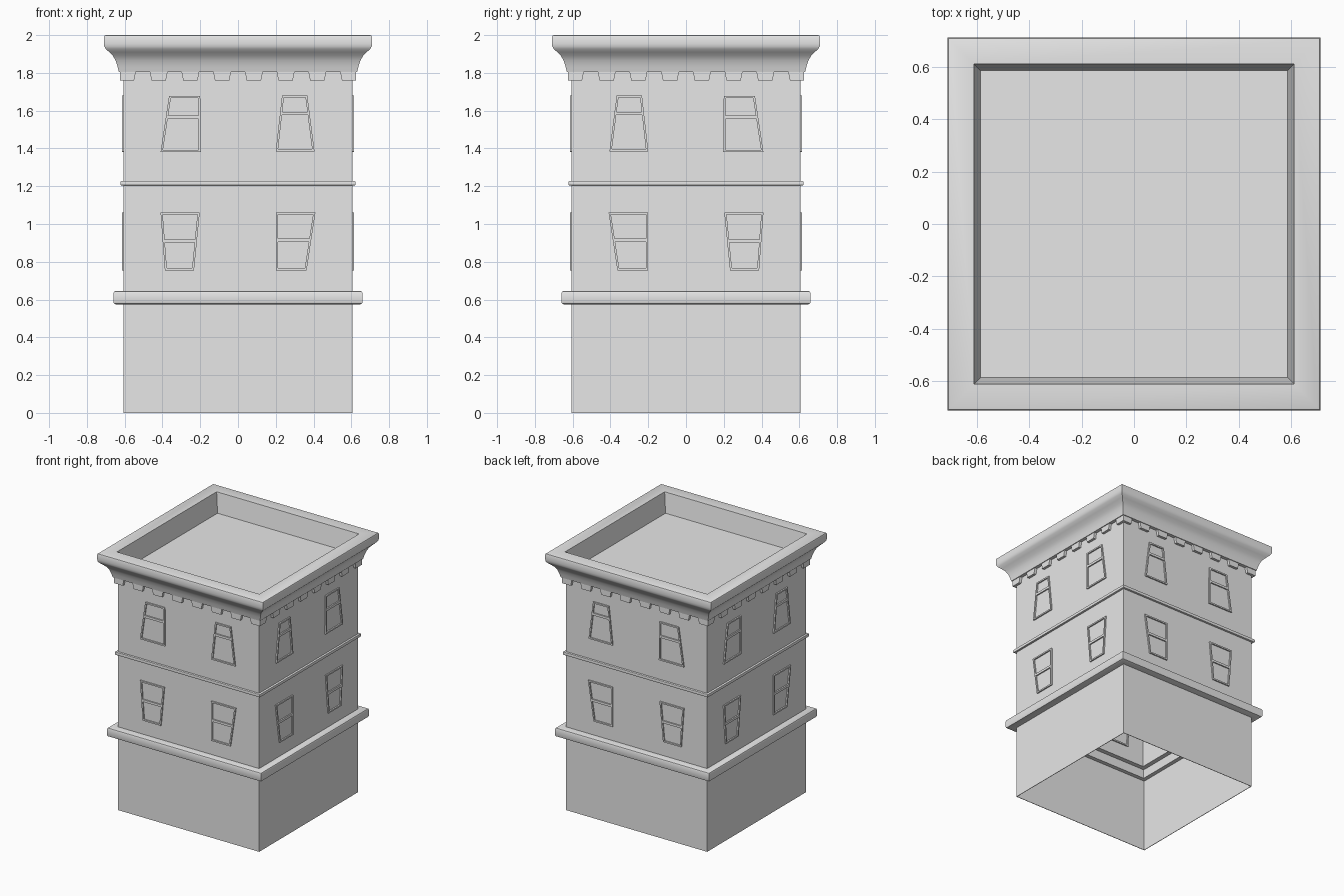
import bpy, bmesh, math
from mathutils import Matrix, Vector

cube = bpy.data.objects.get("Cube")
if cube:
    bpy.data.objects.remove(cube, do_unlink=True)

stone = bpy.data.materials.new("grey_stone")
stone.use_nodes = True
COLOR = (0.8, 0.8, 0.8, 1)
stone.diffuse_color = COLOR
stone.node_tree.nodes["Principled BSDF"].inputs["Base Color"].default_value = COLOR

WALL = 0.605


def finish(name, bm, smooth=False):
    bmesh.ops.recalc_face_normals(bm, faces=bm.faces)
    mesh = bpy.data.meshes.new(name)
    bm.to_mesh(mesh)
    bm.free()
    mesh.materials.append(stone)
    obj = bpy.data.objects.new(name, mesh)
    bpy.context.collection.objects.link(obj)
    if smooth:
        bpy.ops.object.select_all(action='DESELECT')
        obj.select_set(True)
        bpy.context.view_layer.objects.active = obj
        bpy.ops.object.shade_smooth_by_angle(angle=math.radians(35))
    return obj


def square_loft(name, profile, closed=True, cap_end=False, smooth=False):
    """Sweep a (half width, height) profile around a square plan."""
    bm = bmesh.new()
    rings = [[bm.verts.new((sx * h, sy * h, z))
              for sx, sy in ((-1, -1), (1, -1), (1, 1), (-1, 1))] for h, z in profile]
    pairs = list(zip(rings, rings[1:]))
    if closed:
        pairs.append((rings[-1], rings[0]))
    for a, b in pairs:
        for i in range(4):
            j = (i + 1) % 4
            bm.faces.new((a[i], a[j], b[j], b[i]))
    if cap_end:
        bm.faces.new(rings[-1])
    return finish(name, bm, smooth)


def prism(bm, outline, inner, outer, side):
    """Extrude a (u, z) outline outwards from one of the four facades."""
    turn = Matrix.Rotation(side * math.pi / 2, 3, 'Z')
    back, front = ([bm.verts.new(turn @ Vector((u, -d, z))) for u, z in outline]
                   for d in (inner, outer))
    bm.faces.new(back)
    bm.faces.new(front)
    n = len(outline)
    for i in range(n):
        j = (i + 1) % n
        bm.faces.new((back[i], back[j], front[j], front[i]))


# Hollow tower, open underneath, with stepped inner walls
square_loft("tower_walls", [
    (WALL, 1.83), (WALL, 0), (WALL - 0.004, 0), (WALL - 0.004, 0.575),
    (0.57, 0.575), (0.57, 0.645), (0.535, 0.645), (0.535, 1.8)],
    closed=False, cap_end=True)


# Rounded ledge and thin string course
def ledge(name, half, low, high, r):
    square_loft(name, [
        (WALL - 0.02, low), (half - r, low), (half - r * 0.3, low + r * 0.3),
        (half, low + r), (half, high - r), (half - r * 0.3, high - r * 0.3),
        (half - r, high), (WALL - 0.02, high)], smooth=True)


ledge("lower_ledge", 0.66, 0.575, 0.645, 0.012)
ledge("string_course", 0.621, 1.205, 1.228, 0.003)

# Flared cornice with the sunken roof
square_loft("cornice_and_roof", [
    (0.6, 1.805), (0.631, 1.805), (0.638, 1.835), (0.648, 1.865), (0.662, 1.89),
    (0.682, 1.91), (0.7, 1.927), (0.708, 1.94), (0.71, 1.955), (0.71, 1.99),
    (0.707, 1.997), (0.7, 2.0), (0.61, 2.0), (0.585, 1.85)],
    closed=False, cap_end=True, smooth=True)

# Tapered teeth hanging below the cornice
bm = bmesh.new()
EDGE, PITCH = 0.625, 0.168
for side in range(4):
    for i in range(8):
        u = (i - 3.5) * PITCH
        left = -EDGE if i == 0 else u - 0.038
        right = EDGE if i == 7 else u + 0.038
        top_left = left if i == 0 else left - 0.009
        top_right = right if i == 7 else right + 0.009
        prism(bm, [(left, 1.76), (right, 1.76), (top_right, 1.806), (top_left, 1.806)],
              WALL - 0.01, EDGE, side)
finish("cornice_teeth", bm)

# Crooked windows: bottom left/right, top left/right, sill, bar and head heights
WINDOWS = {
    "upper_straight_window": (-0.41, -0.197, -0.365, -0.2, 1.38, 1.565, 1.678),
    "upper_tapered_window": (0.2, 0.405, 0.233, 0.367, 1.385, 1.585, 1.68),
    "lower_tapered_window": (-0.387, -0.233, -0.41, -0.203, 0.755, 0.91, 1.06),
    "lower_straight_window": (0.2, 0.363, 0.2, 0.41, 0.755, 0.915, 1.062),
}
FACADES = (("front", 1), ("right", -1), ("back", -1), ("left", 1))
RAIL = 0.011


def window(name, shape, side, flip):
    bl, br, tl, tr, low, bar, high = shape

    def edge(a, b, z):
        return a + (b - a) * (z - low) / (high - low)

    def rail(z0, z1):
        return [(edge(bl, tl, z0), z0), (edge(br, tr, z0), z0),
                (edge(br, tr, z1), z1), (edge(bl, tl, z1), z1)]

    parts = [rail(low, low + RAIL), rail(high - RAIL, high), rail(bar - 0.009, bar + 0.009),
             [(bl, low), (bl + RAIL, low), (tl + RAIL, high), (tl, high)],
             [(br - RAIL, low), (br, low), (tr, high), (tr - RAIL, high)]]
    bm = bmesh.new()
    for outline in parts:
        prism(bm, [(u * flip, z) for u, z in outline], 0.525, 0.615, side)
    finish(name, bm)


for side, (facade, flip) in enumerate(FACADES):
    for name, shape in WINDOWS.items():
        window(facade + "_" + name, shape, side, flip)
